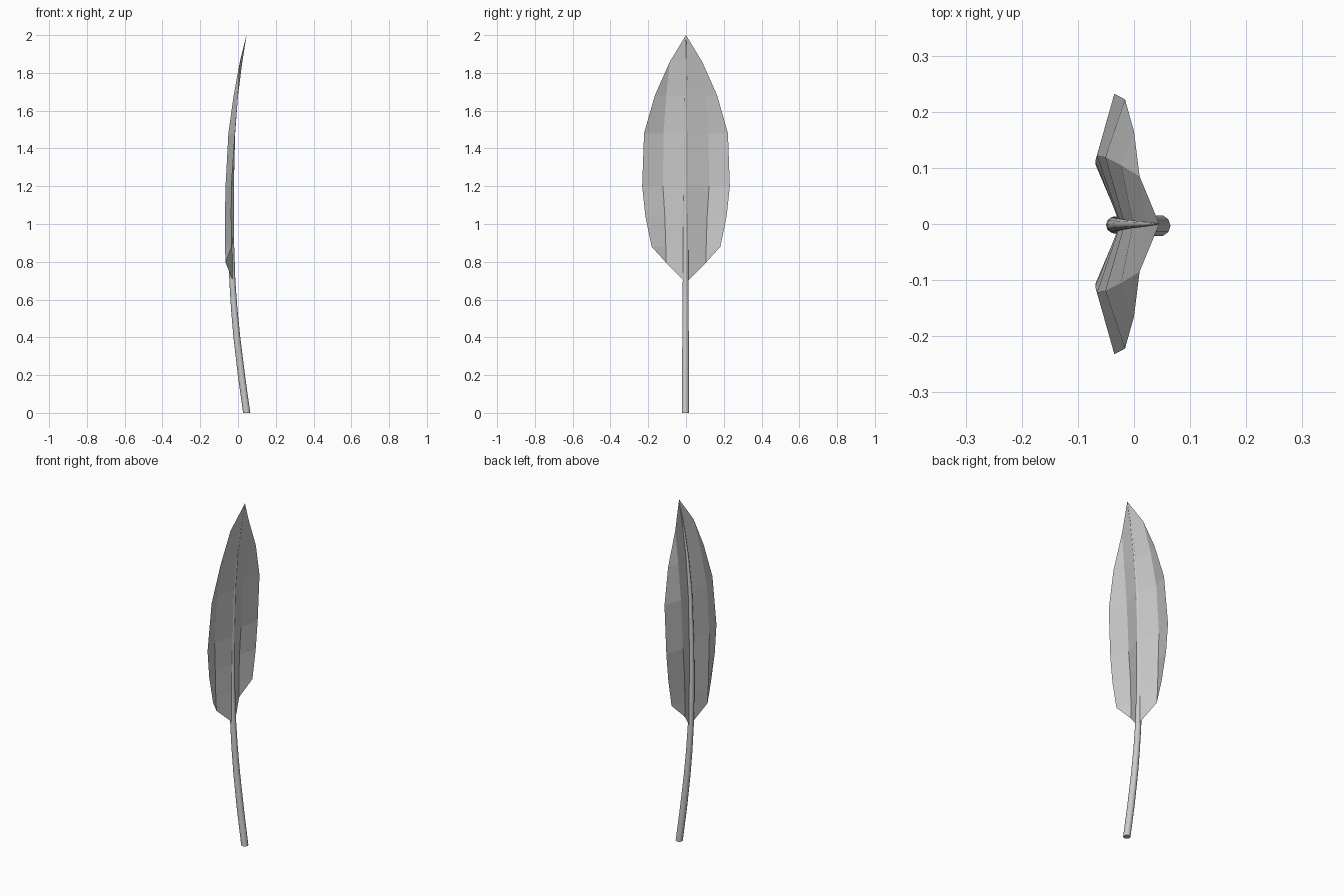
import bpy, bmesh, math

cube = bpy.data.objects.get("Cube")
if cube:
    bpy.data.objects.remove(cube, do_unlink=True)

grey = bpy.data.materials.new("light grey")
grey.use_nodes = True
grey.diffuse_color = (0.6, 0.6, 0.6, 1)
grey.node_tree.nodes["Principled BSDF"].inputs["Base Color"].default_value = (0.6, 0.6, 0.6, 1)


def finish(name, bm, smooth_angle):
    bmesh.ops.recalc_face_normals(bm, faces=bm.faces)
    mesh = bpy.data.meshes.new(name)
    bm.to_mesh(mesh)
    bm.free()
    mesh.materials.append(grey)
    obj = bpy.data.objects.new(name, mesh)
    bpy.context.collection.objects.link(obj)
    bpy.ops.object.select_all(action='DESELECT')
    obj.select_set(True)
    bpy.context.view_layer.objects.active = obj
    if smooth_angle:
        bpy.ops.object.shade_smooth_by_angle(angle=math.radians(smooth_angle))
    return obj


# Curved, tapering stem: (height, x, radius)
SIDES = 10
stem_path = [(0, .046, .019), (.2, .018, .019), (.4, -.006, .018), (.55, -.02, .017),
             (.7, -.03, .016), (.88, -.035, .015), (1.04, -.036, .014), (1.2, -.035, .013),
             (1.48, -.026, .011), (1.68, -.008, .008), (1.86, .018, .005), (1.99, .043, .001)]
bm = bmesh.new()
rings = []
for z, x, r in stem_path:
    angles = [2 * math.pi * i / SIDES for i in range(SIDES)]
    rings.append([bm.verts.new((x + r * math.cos(a), r * math.sin(a) - .003 * (1 - z / 2), z))
                  for a in angles])
for low, high in zip(rings, rings[1:]):
    for i in range(SIDES):
        j = (i + 1) % SIDES
        bm.faces.new((low[i], low[j], high[j], high[i]))
bm.faces.new(rings[0])
bm.faces.new(rings[-1])
finish("stem", bm, 40)

# Folded blade, half a row at a time: midrib, fold and edge as (x, y, z)
base, tip = (-.022, 0, .69), (.045, 0, 2)
low_fold, high_fold = (-.066, .105, .795), (.01, .085, 1.86)
rows = [((-.024, 0, .88), (-.069, .107, .88), (-.034, .182, .88)),
        ((-.025, 0, 1.04), (-.069, .112, 1.04), (-.036, .215, 1.04)),
        ((-.024, 0, 1.2), (-.066, .122, 1.2), (-.035, .232, 1.2)),
        ((-.017, 0, 1.48), (-.051, .119, 1.48), (-.016, .222, 1.48)),
        ((-.002, 0, 1.68), (-.023, .105, 1.68), (0, .165, 1.68))]
high_mid = (.022, 0, 1.86)
bm = bmesh.new()
for side in (1, -1):
    def face(*points):
        bm.faces.new([bm.verts.new((x, y * side, z)) for x, y, z in points])

    # Pointed ends
    face(base, low_fold, rows[0][1], rows[0][0])
    face(low_fold, rows[0][2], rows[0][1])
    face(rows[-1][0], rows[-1][1], high_fold, high_mid)
    face(rows[-1][1], rows[-1][2], high_fold)
    face(high_mid, high_fold, tip)
    # Inner and outer strips
    for a, b in zip(rows, rows[1:]):
        face(a[0], a[1], b[1], b[0])
        face(a[1], a[2], b[2], b[1])
bmesh.ops.remove_doubles(bm, verts=bm.verts, dist=.0005)
finish("leaf_blade", bm, 0)
